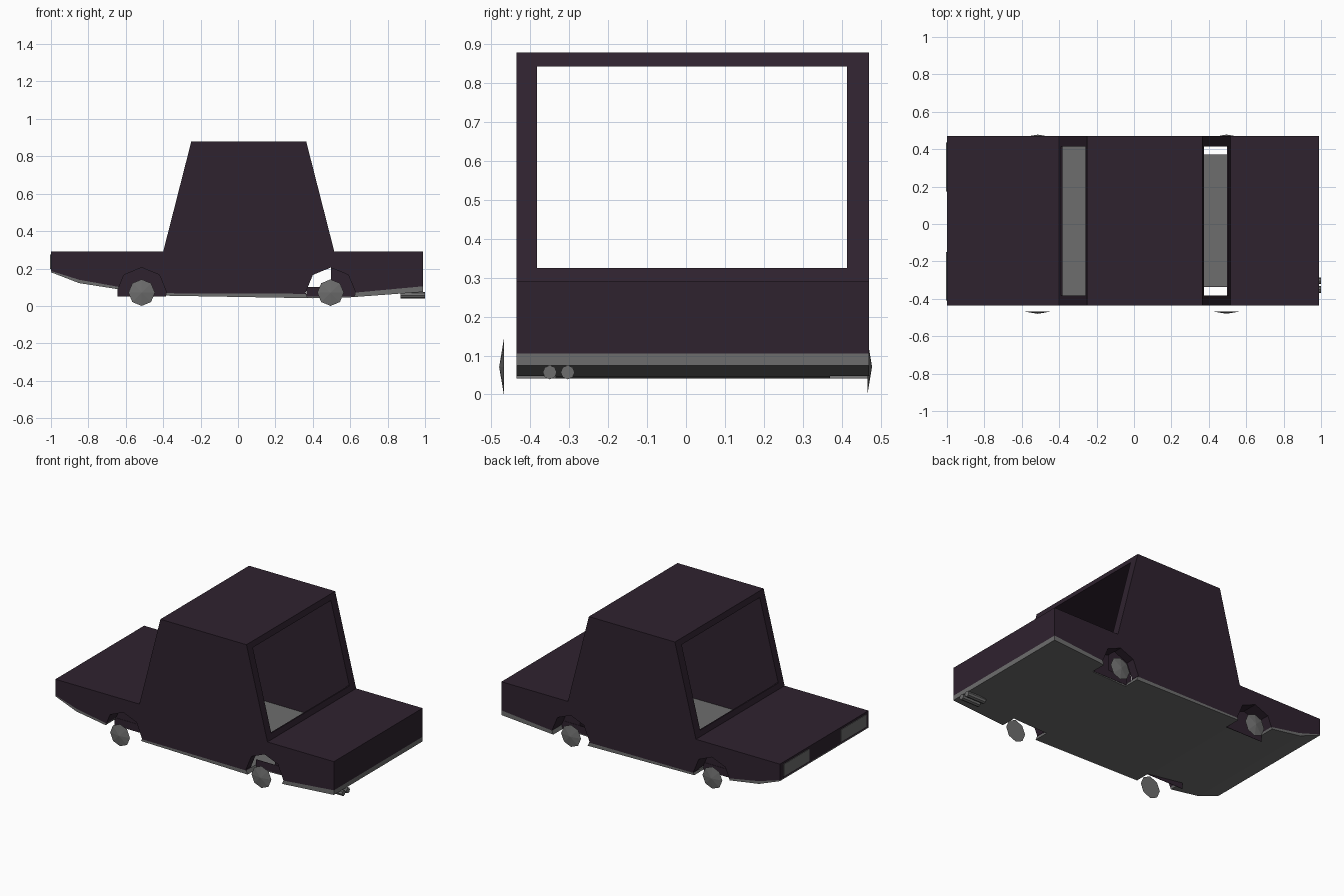
import bpy, bmesh, math
from mathutils import Matrix, Vector

if "Cube" in bpy.data.objects:
    bpy.data.objects.remove(bpy.data.objects["Cube"])


def material(name, rgb):
    m = bpy.data.materials.new(name)
    m.diffuse_color = (*rgb, 1)
    m.use_nodes = True
    m.node_tree.nodes["Principled BSDF"].inputs["Base Color"].default_value = m.diffuse_color
    return m


PURPLE = material("dark plum paint", (0.028, 0.016, 0.028))
GREY = material("mid grey", (0.155, 0.155, 0.155))
Y0, Y1 = -0.435, 0.47          # body sides
WHEELS = (-0.515, 0.495)       # axle positions
HUB_Z = 0.071


def finish(name, bm, mat):
    bmesh.ops.recalc_face_normals(bm, faces=bm.faces)
    me = bpy.data.meshes.new(name)
    bm.to_mesh(me)
    bm.free()
    me.materials.append(mat)
    ob = bpy.data.objects.new(name, me)
    bpy.context.collection.objects.link(ob)
    return ob


def extrude_profile(name, pts, y0, y1, mat):
    """Side profile (x, z) extruded across the width."""
    bm = bmesh.new()
    f = bm.faces.new([bm.verts.new((x, y0, z)) for x, z in pts])
    r = bmesh.ops.extrude_face_region(bm, geom=[f])
    bmesh.ops.translate(bm, vec=(0, y1 - y0, 0),
                        verts=[v for v in r["geom"] if isinstance(v, bmesh.types.BMVert)])
    return finish(name, bm, mat)


def box(name, lo, hi, mat):
    return extrude_profile(name, [(lo[0], lo[2]), (hi[0], lo[2]), (hi[0], hi[2]), (lo[0], hi[2])],
                           lo[1], hi[1], mat)


def cone(name, centre, r1, r2, depth, axis, sides, mat):
    bm = bmesh.new()
    rot = Vector(axis).to_track_quat("Z", "Y").to_matrix().to_4x4()
    bmesh.ops.create_cone(bm, cap_ends=True, segments=sides, radius1=r1, radius2=r2,
                          depth=depth, matrix=Matrix.Translation(centre) @ rot)
    bmesh.ops.remove_doubles(bm, verts=bm.verts, dist=1e-5)
    return finish(name, bm, mat)


def cut(ob, cutters):
    for c in cutters:
        m = ob.modifiers.new("cut", "BOOLEAN")
        m.operation, m.solver, m.object = "DIFFERENCE", "EXACT", c
    bpy.context.view_layer.update()
    dg = bpy.context.evaluated_depsgraph_get()
    me = bpy.data.meshes.new_from_object(ob.evaluated_get(dg))
    ob.modifiers.clear()
    ob.data = me


# Body shell with hood, cabin and trunk in one silhouette
sill = [(-1, 0.187), (-0.85, 0.14), (-0.6, 0.095), (-0.4, 0.068), (0.55, 0.064), (0.99, 0.105)]
top = [(0.99, 0.29), (0.515, 0.29), (0.365, 0.878), (-0.25, 0.878), (-0.4, 0.29), (-1, 0.29)]
body = extrude_profile("body", sill + top, Y0, Y1, PURPLE)

# Grey floor pan under the body
under = [(-1, 0.18), (-0.85, 0.122), (-0.6, 0.083), (-0.4, 0.055), (0.4, 0.041), (0.6, 0.046), (0.99, 0.075)]
pan = extrude_profile("floor_pan", under + sill[::-1], Y0, Y1, GREY)

# Cutters: windscreen opening, cabin interior, octagonal wheel wells
window = box("window_cutter", (-0.6, -0.383, 0.325), (0.7, 0.414, 0.842), PURPLE)
cabin = box("cabin_cutter", (-0.383, -0.383, 0.0), (0.498, 0.414, 0.4), PURPLE)
wells = []
for x in WHEELS:
    for y in (Y0, Y1):
        wells.append(cone("well_cutter", (x, y, HUB_Z), 0.134, 0.134, 0.2, (0, 1, 0), 8, PURPLE))
cut(body, [window, cabin] + wells)
cut(pan, wells)
for c in [window, cabin] + wells:
    bpy.data.objects.remove(c)

# Wheel well inner panels hide the end of the pan
for x in WHEELS:
    for y, s in ((Y0, 1), (Y1, -1)):
        box("well_panel", (x - 0.13, y + s * 0.098, 0.05), (x + 0.13, y + s * 0.1, 0.1), PURPLE)

# Hub caps: shallow eight-sided cones standing off the sides
for x in WHEELS:
    cone("hub_cap", (x, -0.474, HUB_Z), 0.071, 0, 0.012, (0, -1, 0), 8, GREY)
    cone("hub_cap", (x, 0.472, HUB_Z), 0.071, 0, 0.012, (0, 1, 0), 8, GREY)

# Headlights on the nose
for a, b in ((-0.41, -0.15), (0.175, 0.435)):
    box("headlight", (-1.004, a, 0.198), (-0.998, b, 0.276), GREY)

# Twin exhaust pipes
for y in (-0.35, -0.304):
    cone("exhaust_pipe", (0.935, y, 0.057), 0.018, 0.018, 0.13, (1, 0, 0), 8, GREY)
